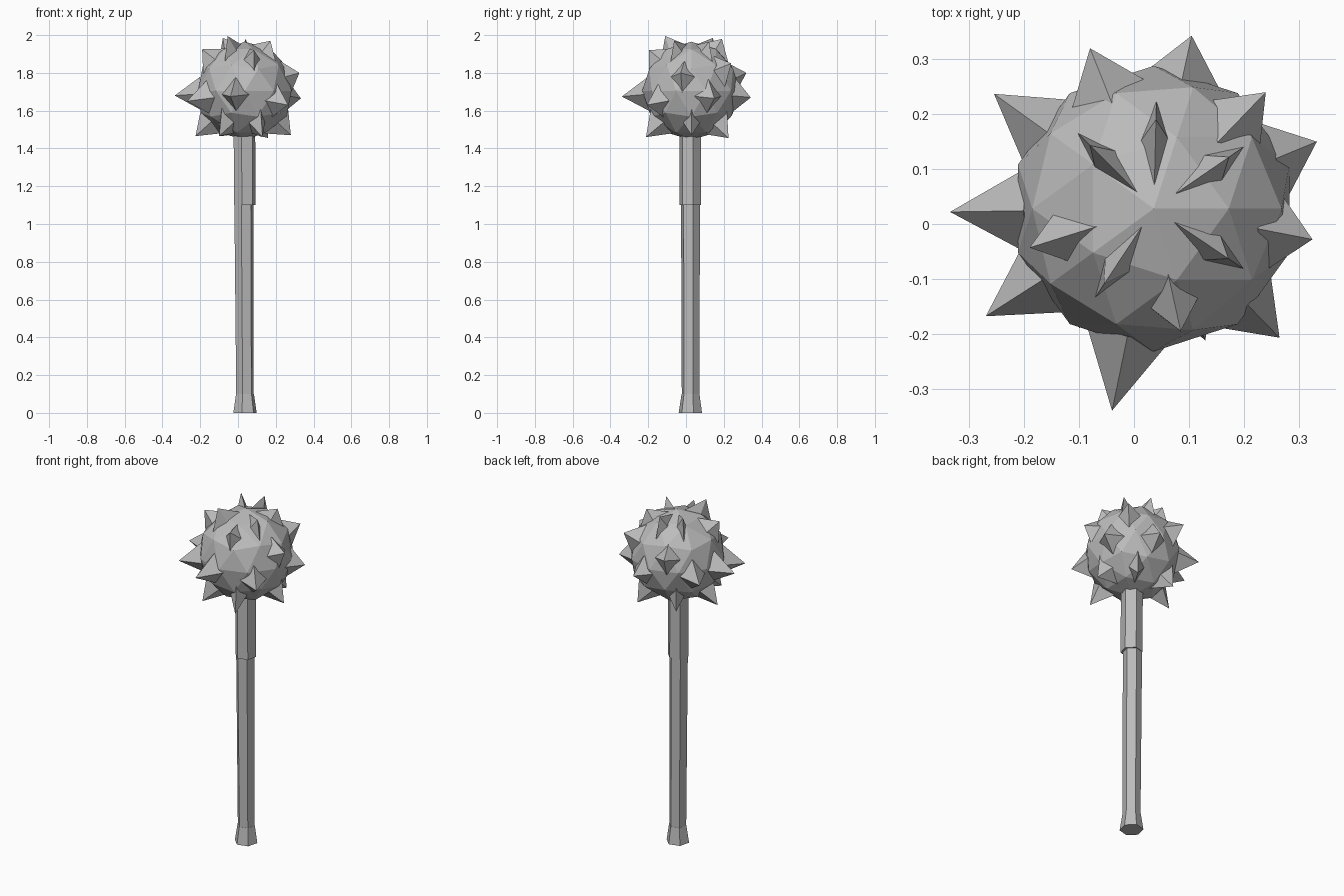
import bpy, bmesh, math
from mathutils import Vector, Matrix

if "Cube" in bpy.data.objects:
    bpy.data.objects.remove(bpy.data.objects["Cube"])

iron = bpy.data.materials.new("grey_metal")
iron.diffuse_color = (0.5, 0.5, 0.5, 1)
iron.use_nodes = True
iron.node_tree.nodes["Principled BSDF"].inputs["Base Color"].default_value = iron.diffuse_color

CENTRE = Vector((0.036, 0.028, 1.705))
RADIUS = 0.26


def finish(bm, name):
    bmesh.ops.recalc_face_normals(bm, faces=bm.faces)
    mesh = bpy.data.meshes.new(name)
    bm.to_mesh(mesh)
    bm.free()
    mesh.materials.append(iron)
    obj = bpy.data.objects.new(name, mesh)
    bpy.context.collection.objects.link(obj)
    return obj


def prism(name, sections, turn=15, sides=6):
    """Faceted post through sections of (x, y, z, radius)."""
    bm = bmesh.new()
    rings = []
    for x, y, z, r in sections:
        angles = [math.radians(turn + 360 * i / sides) for i in range(sides)]
        rings.append([bm.verts.new((x + r * math.cos(a), y + r * math.sin(a), z))
                      for a in angles])
    for lower, upper in zip(rings, rings[1:]):
        for i in range(sides):
            j = (i + 1) % sides
            bm.faces.new((lower[i], lower[j], upper[j], upper[i]))
    bm.faces.new(rings[0][::-1])
    bm.faces.new(rings[-1])
    return finish(bm, name)


def spike(name, tip):
    """Four-sided pyramid, narrower across when close to the pole."""
    tip = Vector(tip)
    out = (tip - CENTRE).normalized()
    side = Vector((0, 0, 1)).cross(out)
    flat = side.length
    side.normalize()
    up = out.cross(side)
    wide = 0.078 * flat ** 1.4
    tall = 0.09
    base = CENTRE + out * RADIUS * 0.89
    bm = bmesh.new()
    ring = [bm.verts.new(base + side * wide * a + up * tall * b)
            for a, b in ((1, 0), (0, 1), (-1, 0), (0, -1))]
    apex = bm.verts.new(tip)
    for i in range(4):
        bm.faces.new((ring[i], ring[(i + 1) % 4], apex))
    bm.faces.new(ring[::-1])
    finish(bm, name)


# Handle: flared foot, shaft and collar under the head
prism("foot", [(0.037, 0.023, 0, 0.064), (0.037, 0.024, 0.1, 0.049)])
prism("shaft", [(0.037, 0.024, 0.1, 0.048), (0.031, 0.024, 1.1, 0.052),
                (0.031, 0.024, 1.5, 0.052)])
prism("collar", [(0.036, 0.022, 1.1, 0.059), (0.034, 0.023, 1.5, 0.059)])

# Faceted ball head
bm = bmesh.new()
bmesh.ops.create_icosphere(bm, subdivisions=2, radius=RADIUS,
                           matrix=Matrix.Translation(CENTRE))
finish(bm, "ball_head")

# Spike tips, ring by ring from the crown down
crown = [(-0.08, 0.143, 1.985), (0.04, 0.19, 1.98), (0.173, 0.122, 1.965),
         (0.172, -0.063, 1.97), (-0.055, -0.11, 1.995)]
upper = [(-0.08, 0.32, 1.80), (0.24, 0.24, 1.85), (0.325, -0.028, 1.80),
         (0.085, -0.195, 1.92), (-0.19, -0.043, 1.925)]
middle = [(-0.335, 0.022, 1.68), (-0.255, 0.237, 1.67), (0.105, 0.343, 1.67),
          (0.333, 0.15, 1.665), (0.265, -0.207, 1.63), (-0.04, -0.34, 1.675),
          (-0.27, -0.168, 1.65)]
lower = [(0.28, 0.03, 1.47), (0.16, 0.225, 1.455), (-0.09, 0.22, 1.465),
         (-0.225, 0.025, 1.465), (-0.10, -0.19, 1.465), (0.13, -0.212, 1.46)]
for label, tips in (("crown", crown), ("upper", upper),
                    ("middle", middle), ("lower", lower)):
    for n, tip in enumerate(tips, 1):
        spike(f"{label}_spike_{n}", tip)
